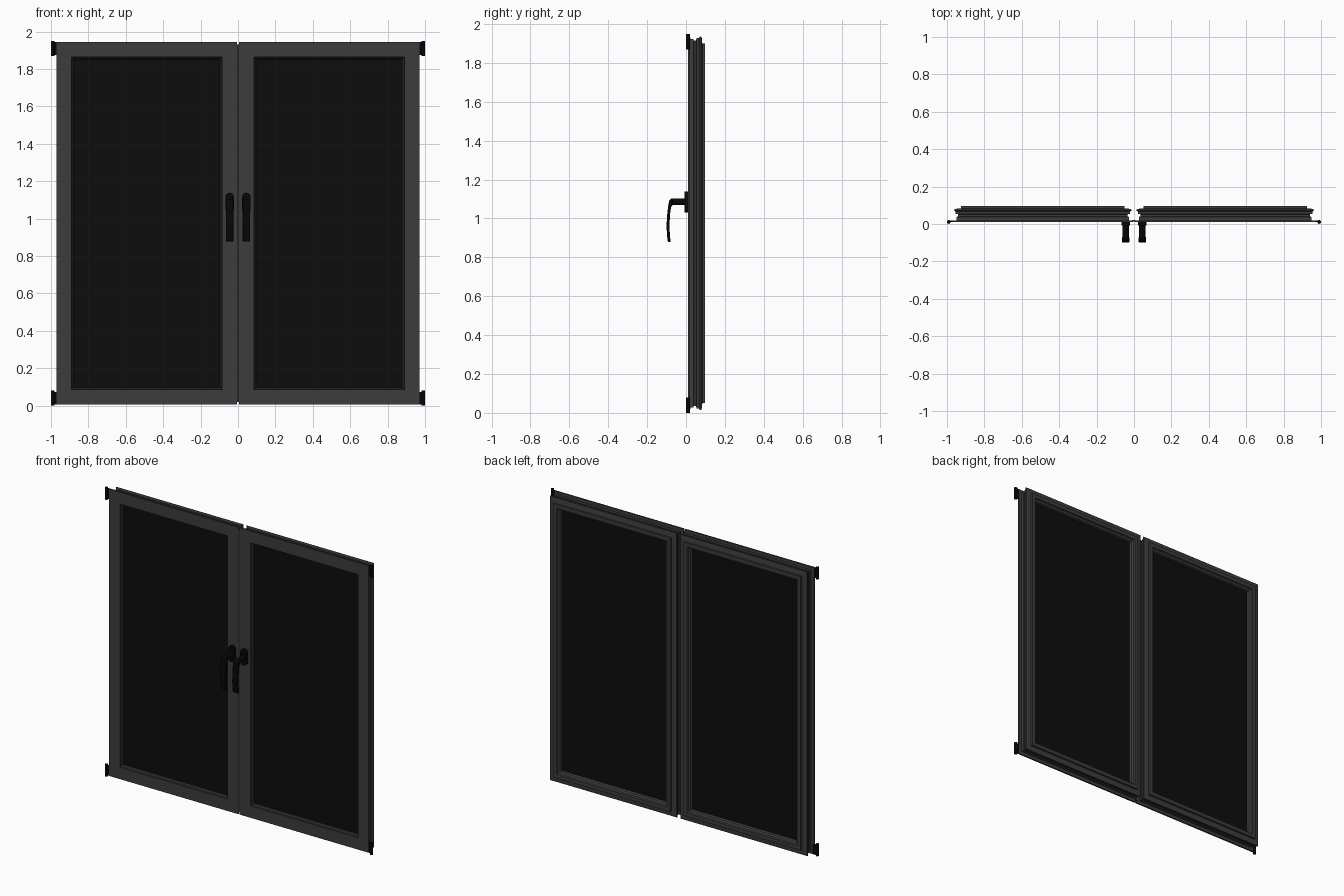
import bpy, bmesh, math
from mathutils import Vector

if "Cube" in bpy.data.objects:
    bpy.data.objects.remove(bpy.data.objects["Cube"])


def mat(name, v):
    m = bpy.data.materials.new(name)
    m.diffuse_color = (v, v, v, 1)
    m.use_nodes = True
    m.node_tree.nodes["Principled BSDF"].inputs["Base Color"].default_value = m.diffuse_color
    return m


FRAME = mat("dark grey frame", 0.045)
GLASS = mat("black glass", 0.004)
METAL = mat("black metal", 0.002)
SEAL = mat("dark seal", 0.018)


def finish(name, bm, *mats):
    bmesh.ops.recalc_face_normals(bm, faces=bm.faces)
    me = bpy.data.meshes.new(name)
    bm.to_mesh(me)
    bm.free()
    ob = bpy.data.objects.new(name, me)
    bpy.context.collection.objects.link(ob)
    for m in mats:
        me.materials.append(m)
    return ob


def box(name, lo, hi, m, bevel=0):
    bm = bmesh.new()
    bmesh.ops.create_cube(bm, size=1)
    for v in bm.verts:
        v.co = [lo[i] + (v.co[i] + 0.5) * (hi[i] - lo[i]) for i in range(3)]
    if bevel:
        bmesh.ops.bevel(bm, geom=bm.edges[:], offset=bevel, segments=2, affect='EDGES')
    return finish(name, bm, m)


def prism(name, pts, axis, a, b, m):
    """Extrude a closed outline along x, y or z from a to b."""
    bm = bmesh.new()

    def place(p, t):
        c = list(p)
        c.insert(axis, t)
        return bm.verts.new(c)
    r0 = [place(p, a) for p in pts]
    r1 = [place(p, b) for p in pts]
    n = len(pts)
    bm.faces.new(r0)
    bm.faces.new(r1)
    for i in range(n):
        bm.faces.new((r0[i], r0[(i + 1) % n], r1[(i + 1) % n], r1[i]))
    return finish(name, bm, m)


# sash cross-section: inset from the outer edge, depth y
PROFILE = [(0, 0.010), (0, 0.020), (0.022, 0.020), (0.022, 0.038), (0.029, 0.040),
           (0.029, 0.052), (0.016, 0.054), (0.016, 0.066), (0.008, 0.072), (0.010, 0.080),
           (0.024, 0.082), (0.045, 0.084), (0.045, 0.097), (0.070, 0.097),
           (0.074, 0.088), (0.086, 0.082), (0.092, 0.068), (0.092, 0.032),
           (0.088, 0.026), (0.080, 0.018), (0.080, 0.010)]
X0, X1, Z0, Z1 = 0.005, 0.970, 0.006, 1.944


def sash(name, s):
    bm = bmesh.new()
    rings = []
    for d, y in PROFILE:
        rings.append([bm.verts.new((s * x, y, z)) for x, z in
                      ((X0 + d, Z0 + d), (X1 - d, Z0 + d), (X1 - d, Z1 - d), (X0 + d, Z1 - d))])
    n = len(rings)
    for i in range(n):
        a, b = rings[i], rings[(i + 1) % n]
        for k in range(4):
            f = bm.faces.new((a[k], a[(k + 1) % 4], b[(k + 1) % 4], b[k]))
            # glazing gasket next to the glass
            f.material_index = 1 if i in (17, 18) else 0
    return finish(name, bm, FRAME, SEAL)


def arc(cx, cz, r, a0, a1, n):
    return [(cx + r * math.cos(math.radians(a0 + (a1 - a0) * i / n)),
             cz + r * math.sin(math.radians(a0 + (a1 - a0) * i / n))) for i in range(n + 1)]


for s, side in ((-1, "left"), (1, "right")):
    sash(side + "_sash_frame", s)
    xs = sorted((s * (X0 + 0.09), s * (X1 - 0.09)))
    box(side + "_glass", (xs[0], 0.034, Z0 + 0.09), (xs[1], 0.070, Z1 - 0.09), GLASS)

    # handle: rounded back plate, neck and bowed lever
    hx = s * 0.045
    plate = arc(hx, 1.116, 0.023, 0, 180, 12) + arc(hx, 1.053, 0.023, 180, 360, 12)
    prism(side + "_handle_plate", plate, 1, -0.009, 0.010, METAL)
    bm = bmesh.new()
    bmesh.ops.create_cone(bm, cap_ends=True, segments=20, radius1=0.017, radius2=0.017, depth=0.07)
    for v in bm.verts:
        x, y, z = v.co
        v.co = (hx + x, -0.042 + z, 1.085 + y)
    neck = finish(side + "_handle_neck", bm, METAL)
    outer = [(-0.070, 1.102), (-0.080, 1.100), (-0.086, 1.092), (-0.091, 1.070), (-0.096, 1.030),
             (-0.099, 0.985), (-0.0995, 0.945), (-0.097, 0.905), (-0.093, 0.878)]
    inner = [(-0.079, 0.878), (-0.082, 0.905), (-0.0845, 0.945), (-0.084, 0.985),
             (-0.081, 1.030), (-0.076, 1.060), (-0.070, 1.068)]
    lever = prism(side + "_handle_lever", outer + inner, 0, hx - 0.020, hx + 0.020, METAL)
    bev = lever.modifiers.new("soft edges", 'BEVEL')
    bev.width, bev.segments, bev.limit_method = 0.003, 2, 'ANGLE'

    # hinges: knuckle and leaf at top and bottom
    for z0, z1, lvl in ((0.0, 0.08, "lower"), (1.87, 1.95, "upper")):
        prism(f"{side}_{lvl}_hinge_pin", arc(s * 0.99, 0.011, 0.010, 0, 345, 23),
              2, z0, z1, METAL)
        xs = sorted((s * 0.960, s * 0.990))
        box(f"{side}_{lvl}_hinge_leaf", (xs[0], 0.011, z0 + 0.006),
            (xs[1], 0.020, z1 - 0.006), METAL)

# strip closing the gap between the leaves
box("centre_seal", (-0.007, 0.014, 0.02), (0.007, 0.022, 1.93), SEAL)

for ob in bpy.context.scene.objects:
    if "pin" in ob.name or "handle" in ob.name:
        bpy.context.view_layer.objects.active = ob
        bpy.ops.object.select_all(action='DESELECT')
        ob.select_set(True)
        bpy.ops.object.shade_smooth_by_angle(angle=math.radians(35))
